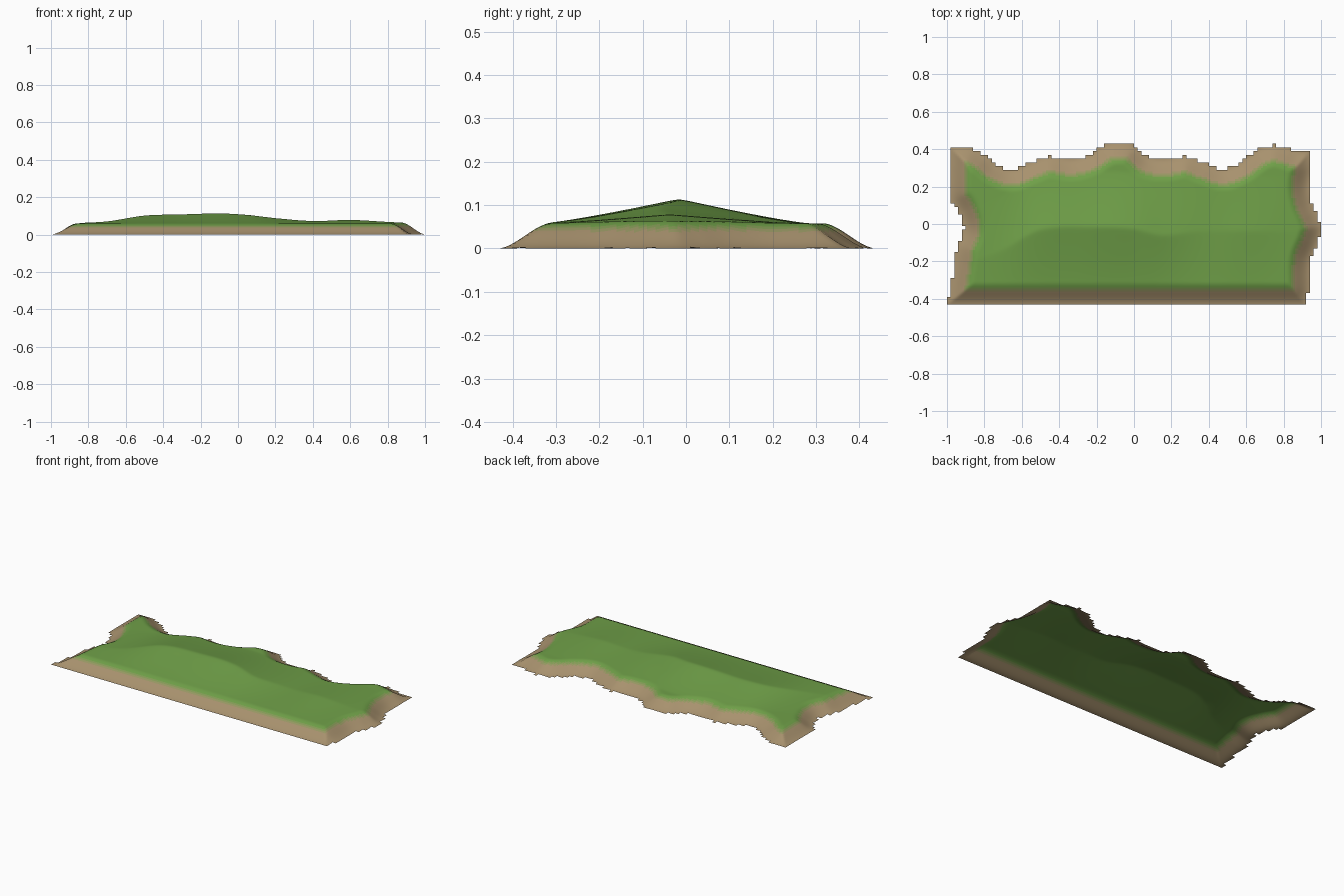
import bpy, bmesh, math
from mathutils import Vector
from mathutils.kdtree import KDTree

if "Cube" in bpy.data.objects:
    bpy.data.objects.remove(bpy.data.objects["Cube"], do_unlink=True)


def curve(points):
    """Smooth function through a few (position, value) points."""
    def slope(i):
        a, b = points[max(i - 1, 0)], points[min(i + 1, len(points) - 1)]
        return (b[1] - a[1]) / (b[0] - a[0])

    def value(p):
        p = min(max(p, points[0][0]), points[-1][0])
        i = 0
        while i < len(points) - 2 and p > points[i + 1][0]:
            i += 1
        (p0, v0), (p1, v1) = points[i], points[i + 1]
        span = p1 - p0
        t = (p - p0) / span
        s = t * t * (3 - 2 * t)
        bend = t * (1 - t) * span * (slope(i) * (1 - t) - slope(i + 1) * t)
        return v0 + (v1 - v0) * s + bend
    return value


def material(name, color):
    mat = bpy.data.materials.new(name)
    mat.use_nodes = True
    mat.diffuse_color = (*color, 1)
    shader = mat.node_tree.nodes["Principled BSDF"]
    shader.inputs["Base Color"].default_value = (*color, 1)
    shader.inputs["Roughness"].default_value = 0.9
    return mat


# Outline of the plateau: straight front, wavy back and ends
FRONT = -0.43
back = curve([(-1, .41), (-.88, .41), (-.8, .37), (-.73, .315), (-.65, .29), (-.56, .325),
              (-.46, .36), (-.33, .345), (-.24, .37), (-.16, .42), (-.08, .435), (0, .42),
              (.08, .355), (.18, .345), (.28, .36), (.38, .325), (.48, .295), (.56, .325),
              (.66, .395), (.74, .42), (.82, .405), (.88, .385), (1, .385)])
left = curve([(-.43, -1), (-.37, -.985), (-.22, -.96), (-.12, -.945), (-.03, -.91),
              (.05, -.93), (.13, -.975), (.2, -.985), (.43, -.98)])
right = curve([(-.43, .915), (-.35, .935), (-.2, .94), (-.1, .98), (-.02, 1),
               (.05, .975), (.12, .945), (.2, .93), (.3, .945), (.4, .93)])

# Ridge running along the length
ridge_height = curve([(-.9, .002), (-.7, .013), (-.5, .045), (-.3, .052), (-.1, .057), (.05, .049),
                      (.2, .031), (.4, .015), (.6, .021), (.8, .01), (.95, .002)])
ridge_line = curve([(-.85, -.2), (-.7, -.14), (-.5, -.03), (-.2, -.015), (0, -.025),
                    (.15, -.06), (.35, -.04), (.9, -.04)])

# Points along the rim, used to measure how far inside a spot lies
rim = []
for i in range(401):
    x = -1 + i / 200
    if left(back(x)) <= x <= right(back(x)):
        rim.append((x, back(x), 0))
    if left(FRONT) <= x <= right(FRONT):
        rim.append((x, FRONT, 0))
for i in range(181):
    y = FRONT + i * 0.005
    for side in (left, right):
        if y <= back(side(y)):
            rim.append((side(y), y, 0))
tree = KDTree(len(rim))
for i, p in enumerate(rim):
    tree.insert(p, i)
tree.balance()


def inside(x, y):
    return FRONT < y < back(x) and left(y) < x < right(y)


def rim_distance(x, y):
    return tree.find(Vector((x, y, 0)))[2] if inside(x, y) else 0


def height(x, y):
    t = min(rim_distance(x, y) / 0.115, 1)
    bank = 0.058 * (0.7 * t * t * (3 - 2 * t) + 0.3 * t)
    offset = y - ridge_line(x)
    reach = 0.3 if offset > 0 else ridge_line(x) + 0.33
    slope = max(1 - math.sqrt(offset ** 2 + 0.0001) / reach, 0) ** 1.2
    return bank + ridge_height(x) * slope * t


# Terrain sheet: fine cells, with the edge stepped in coarse blocks
BLOCK, SPLIT = 0.02, 2
STEP = BLOCK / SPLIT
bm = bmesh.new()
verts = {}


def vertex(i, j):
    if (i, j) not in verts:
        x, y = -1 + i * STEP, FRONT + j * STEP
        verts[i, j] = bm.verts.new((x, y, height(x, y)))
    return verts[i, j]


for bi in range(100):
    for bj in range(43):
        if not inside(-1 + (bi + .5) * BLOCK, FRONT + (bj + .5) * BLOCK):
            continue
        for i in range(bi * SPLIT, (bi + 1) * SPLIT):
            for j in range(bj * SPLIT, (bj + 1) * SPLIT):
                face = bm.faces.new([vertex(i, j), vertex(i + 1, j),
                                     vertex(i + 1, j + 1), vertex(i, j + 1)])
                face.smooth = True
                # Earth on the bank, blending into grass on top
                c = face.calc_center_median()
                d = rim_distance(c.x, c.y)
                face.material_index = sum(d > limit for limit in (.072, .082, .092))

mesh = bpy.data.meshes.new("grassy_plateau")
bm.to_mesh(mesh)
bm.free()
earth, grass = Vector((.39, .285, .155)), Vector((.16, .35, .065))
for name, mix in (("earth", 0), ("dry_grass", .35), ("pale_grass", .7), ("grass", 1)):
    mesh.materials.append(material(name, earth.lerp(grass, mix)))
plateau = bpy.data.objects.new("grassy_plateau", mesh)
bpy.context.collection.objects.link(plateau)
